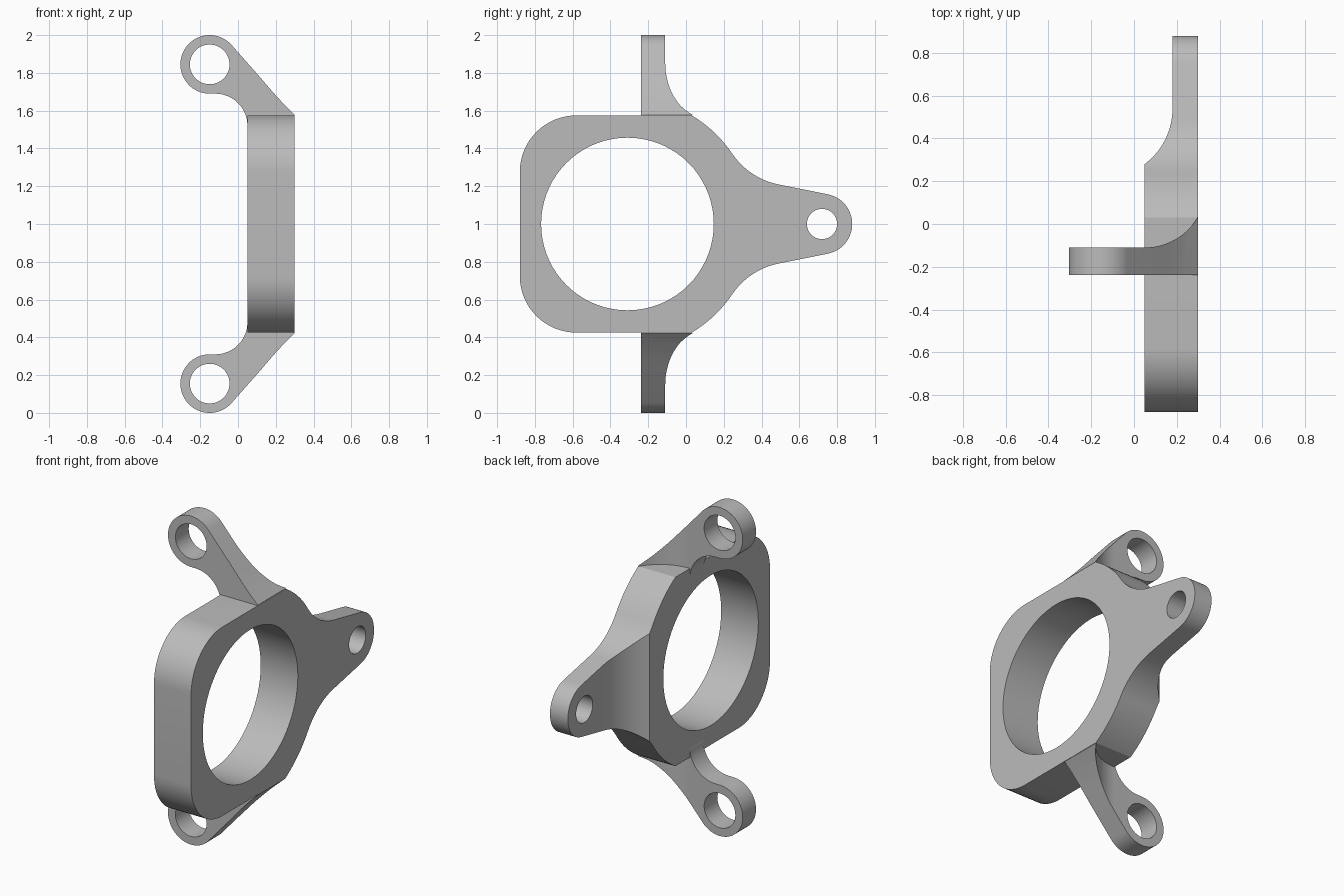
import bpy
import bmesh
from math import cos, sin, radians

if "Cube" in bpy.data.objects:
    bpy.data.objects.remove(bpy.data.objects["Cube"])

grey = bpy.data.materials.new("light_grey")
grey.use_nodes = True
grey.diffuse_color = (0.5, 0.5, 0.5, 1)
grey.node_tree.nodes["Principled BSDF"].inputs["Base Color"].default_value = (0.5, 0.5, 0.5, 1)


def arc(cx, cy, r, start, end, n=16):
    """Points on an arc, angles in degrees."""
    angles = [radians(start + (end - start) * i / n) for i in range(n + 1)]
    return [(cx + r * cos(a), cy + r * sin(a)) for a in angles]


def circle(cx, cy, r):
    return arc(cx, cy, r, 0, 360, 72)[:-1]


def prism(name, outline, axis, low, high):
    """Extrude a flat outline along the named axis from low to high."""
    place = {"x": lambda a, b, d: (d, a, b),
             "y": lambda a, b, d: (a, d, b),
             "z": lambda a, b, d: (a, b, d)}[axis]
    bm = bmesh.new()
    base = [bm.verts.new(place(a, b, low)) for a, b in outline]
    top = [bm.verts.new(place(a, b, high)) for a, b in outline]
    bm.faces.new(base)
    bm.faces.new(top)
    for i in range(len(base)):
        j = (i + 1) % len(base)
        bm.faces.new((base[i], base[j], top[j], top[i]))
    bmesh.ops.recalc_face_normals(bm, faces=bm.faces)
    mesh = bpy.data.meshes.new(name)
    bm.to_mesh(mesh)
    bm.free()
    mesh.materials.append(grey)
    obj = bpy.data.objects.new(name, mesh)
    bpy.context.collection.objects.link(obj)
    return obj


def activate(obj):
    bpy.ops.object.select_all(action="DESELECT")
    obj.select_set(True)
    bpy.context.view_layer.objects.active = obj


def carve(obj, cutter, operation="DIFFERENCE"):
    """Apply a boolean and discard its cutter."""
    cutter.hide_render = True
    mod = obj.modifiers.new("carve", "BOOLEAN")
    mod.operation, mod.object, mod.solver = operation, cutter, "EXACT"
    activate(obj)
    bpy.ops.object.modifier_apply(modifier=mod.name)
    bpy.data.objects.remove(cutter)


def smooth(obj):
    activate(obj)
    bpy.ops.object.shade_smooth_by_angle(angle=radians(25))


# Main plate: rounded square blending into a tapered rear lug
BORE_Y, LUG_Y, MID = -0.31, 0.72, 1.0
reach = 0.668 + 0.39
upper = arc(LUG_Y, MID, 0.16, 0, 79.2)
upper += arc(BORE_Y + reach * cos(radians(34)), MID + reach * sin(radians(34)),
             0.39, 259.2, 214)
upper += arc(BORE_Y, MID, 0.668, 34, 59.4)[1:]
upper += arc(-0.58, 1.275, 0.3, 90, 180)
lower = [(y, 2 * MID - z) for y, z in reversed(upper[1:])]
plate = prism("main_plate", upper + lower, "x", 0.05, 0.30)
carve(plate, prism("bore_cutter", circle(BORE_Y, MID, 0.457), "x", -0.2, 0.6))
carve(plate, prism("lug_hole_cutter", circle(LUG_Y, MID, 0.08), "x", -0.2, 0.6))

# Thin the lug with a curved shoulder
shoulder = arc(-0.145, 0.54, 0.325, -53.3, 0)
shoulder += [(0.18, 1.2), (-0.2, 1.2), (-0.2, 0.279)]
carve(plate, prism("lug_thinning_cutter", shoulder, "z", 0.2, 1.8))
smooth(plate)

# Two mirrored arms with eyelets, flaring toward the plate
EYE_X, EYE_Z = -0.15, 1.845
arm_outline = arc(EYE_X, EYE_Z, 0.155, 40, 270, 40)
arm_outline += arc(-0.12, 1.52, 0.17, 90, 0)
arm_outline += [(0.06, 1.5), (0.25, 1.5), (0.30, 1.578),
                (0.245, 1.632), (0.19, 1.692), (0.15, 1.738), (0.11, 1.785)]
flare = [(-0.5, -0.238), (0.30, -0.238)]
flare += arc(0.05, 0.178, 0.288, -29.8, -90) + [(-0.5, -0.11)]

for name, flip in (("upper_arm", False), ("lower_arm", True)):
    def side(z):
        return 2 * MID - z if flip else z
    arm = prism(name, [(x, side(z)) for x, z in arm_outline], "y", -0.4, 0.2)
    carve(arm, prism("flare_cutter", flare, "z", -0.5, 2.5), "INTERSECT")
    carve(arm, prism("eyelet_cutter", circle(EYE_X, side(EYE_Z), 0.105), "y", -0.6, 0.4))
    smooth(arm)
